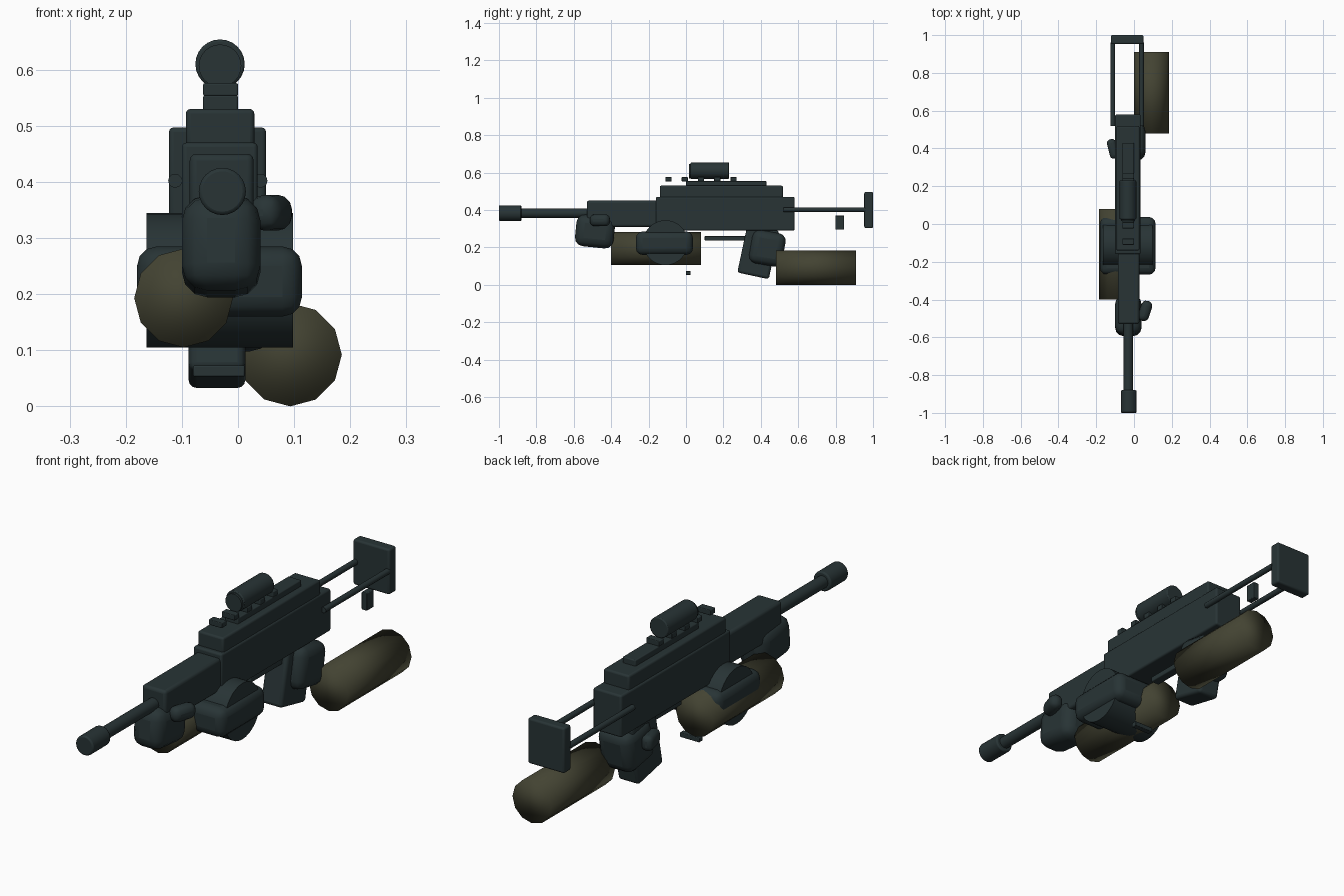
import bpy, math
from mathutils import Matrix

cube = bpy.data.objects.get("Cube")
if cube:
    bpy.data.objects.remove(cube)


def material(name, rgb):
    m = bpy.data.materials.new(name)
    m.use_nodes = True
    m.diffuse_color = (*rgb, 1)
    bsdf = m.node_tree.nodes["Principled BSDF"]
    bsdf.inputs["Base Color"].default_value = (*rgb, 1)
    bsdf.inputs["Roughness"].default_value = 0.6
    return m


GUNMETAL = material("dark gunmetal", (0.021, 0.034, 0.036))
OLIVE = material("dark olive", (0.056, 0.056, 0.032))
MID = -0.03  # centre line of the weapon


def finish(ob, name, mat, bevel, segments=3, angle=30):
    ob.name = ob.data.name = name
    ob.data.materials.append(mat)
    if bevel:
        mod = ob.modifiers.new("rounded edges", "BEVEL")
        mod.width, mod.segments, mod.limit_method = bevel, segments, "ANGLE"
    if angle:
        bpy.ops.object.shade_smooth_by_angle(angle=math.radians(angle))
    else:
        bpy.ops.object.shade_smooth()
    return ob


def box(name, x, y, z, bevel=0.008, tilt=0, turn=0):
    """Rounded box from (min, max) ranges, tilted about x and turned about z."""
    centre = [(a + b) / 2 for a, b in (x, y, z)]
    bpy.ops.mesh.primitive_cube_add(
        size=1, location=centre, rotation=(math.radians(tilt), 0, math.radians(turn)))
    ob = bpy.context.object
    ob.data.transform(Matrix.Diagonal([b - a for a, b in (x, y, z)] + [1]))
    return finish(ob, name, GUNMETAL, bevel, angle=50)


def tube(name, x, z, y, r, sides=24, bevel=0.0, mat=GUNMETAL, angle=40):
    """Cylinder lying along y."""
    bpy.ops.mesh.primitive_cylinder_add(
        vertices=sides, radius=r, depth=y[1] - y[0],
        location=(x, (y[0] + y[1]) / 2, z), rotation=(math.pi / 2, 0, 0))
    return finish(bpy.context.object, name, mat, bevel, 2, angle)


# Barrel and muzzle
tube("barrel", MID, 0.383, (-0.95, -0.45), 0.026)
tube("muzzle", MID + 0.002, 0.383, (-1, -0.88), 0.042, bevel=0.006)

# Body
box("handguard", (-0.086, 0.028), (-0.53, -0.14), (0.31, 0.45), 0.012)
box("receiver", (-0.1, 0.035), (-0.16, 0.58), (0.29, 0.47))
box("top_cover", (-0.093, 0.029), (-0.14, 0.518), (0.46, 0.53))
box("rail", (-0.062, 0), (0, 0.43), (0.52, 0.555), 0.004)
for i in range(5):
    y = -0.11 + i * 0.087
    box(f"rail_block_{i + 1}", (-0.062, 0), (y, y + 0.033), (0.553, 0.576), 0.003)

# Sight
tube("scope", MID - 0.002, 0.61, (0.025, 0.23), 0.044, bevel=0.004)
tube("scope_lens", MID - 0.002, 0.607, (0.015, 0.03), 0.038)

# Telescoping stock
for side, x in (("right", -0.112), ("left", 0.04)):
    tube(f"stock_rod_{side}", x, 0.402, (0.52, 0.96), 0.0125, 12)
box("butt_plate", (-0.123, 0.05), (0.953, 1), (0.303, 0.497))
box("stock_latch", (0.026, 0.052), (0.798, 0.845), (0.295, 0.37), 0.003)

# Foregrip and hand stops
box("foregrip", (-0.1, 0.04), (-0.59, -0.383), (0.2, 0.37), 0.045, tilt=-6)
box("fore_thumb", (0.03, 0.088), (-0.515, -0.405), (0.313, 0.377), 0.026, turn=-18)

# Round magazine with its rounded housing
bpy.ops.mesh.primitive_cylinder_add(
    vertices=32, radius=0.12, depth=0.261,
    location=(-0.0325, -0.11, 0.225), rotation=(0, math.pi / 2, 0))
finish(bpy.context.object, "drum_magazine", GUNMETAL, 0)
box("magazine_housing", (-0.18, 0.114), (-0.268, 0.037), (0.16, 0.285), 0.035)

# Pistol grip, its rounded back and thumb rest
box("pistol_grip", (-0.088, 0.013), (0.3, 0.472), (0.045, 0.31), 0.014, tilt=-12)
box("grip_back", (-0.1, 0.06), (0.345, 0.525), (0.105, 0.285), 0.04, tilt=-10)
box("grip_thumb", (-0.136, -0.088), (0.345, 0.45), (0.185, 0.25), 0.02, turn=14)

# Trigger guard and lower cross bar
box("trigger_guard", (-0.05, -0.01), (0.1, 0.34), (0.236, 0.26), 0.004)
box("cross_bar", (-0.08, 0.012), (0, 0.025), (0.053, 0.073), 0.003)

# Olive canisters, softly shaded over their ends
tube("front_canister", -0.097, 0.193, (-0.4, 0.08), 0.088, 12, mat=OLIVE, angle=0)
tube("rear_canister", 0.093, 0.092, (0.48, 0.91), 0.092, 12, mat=OLIVE, angle=0)
